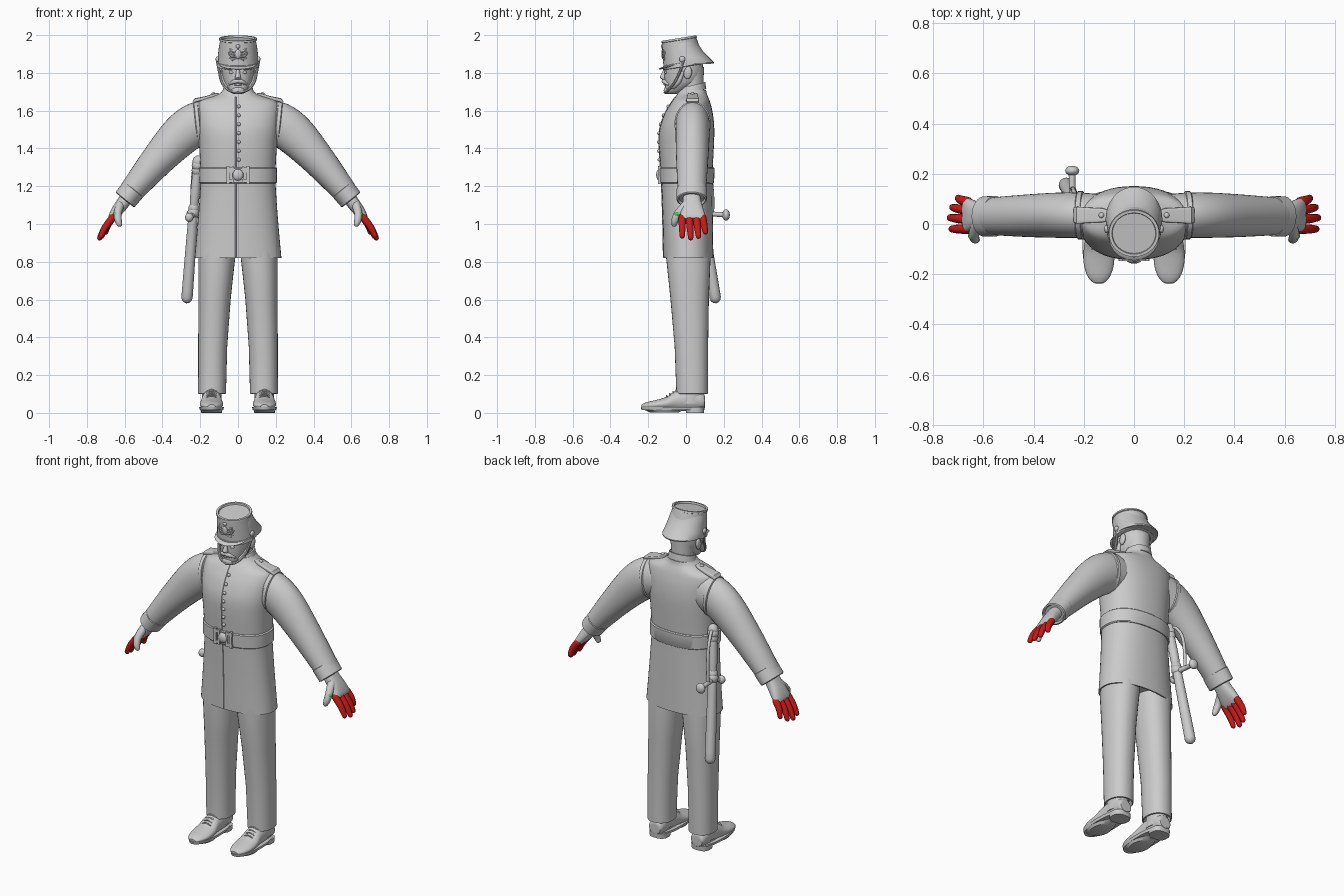
import bpy, bmesh, math
from mathutils import Vector, Matrix, Euler

MATS = {}


def finish(name, bm, mirror=False, color=None):
    bmesh.ops.recalc_face_normals(bm, faces=bm.faces)
    me = bpy.data.meshes.new(name)
    bm.to_mesh(me)
    bm.free()
    ob = bpy.data.objects.new(name, me)
    bpy.context.collection.objects.link(ob)
    if color:
        if color not in MATS:
            MATS[color] = bpy.data.materials.new("paint")
            MATS[color].diffuse_color = color
        me.materials.append(MATS[color])
    bpy.ops.object.select_all(action='DESELECT')
    ob.select_set(True)
    bpy.context.view_layer.objects.active = ob
    bpy.ops.object.shade_smooth_by_angle(angle=math.radians(40))
    if mirror:
        ob.modifiers.new("mirror", 'MIRROR').use_mirror_merge = False
    return ob


def catmull(rows, sub):
    out = []
    for i in range(len(rows) - 1):
        p0, p1, p2, p3 = (rows[max(i - 1, 0)], rows[i], rows[i + 1], rows[min(i + 2, len(rows) - 1)])
        for k in range(sub):
            t = k / sub
            out.append(tuple(0.5 * (2 * b + (c - a) * t + (2 * a - 5 * b + 4 * c - d) * t * t
                                    + (3 * b - a - 3 * c + d) * t ** 3)
                             for a, b, c, d in zip(p0, p1, p2, p3)))
    return out + [rows[-1]]


def loft(name, rows, side=(0, 1, 0), tan=None, n=32, p=2, sub=1, **kw):
    """Skin of superellipse rings (x, y, z, radius across, radius along side)."""
    rows = catmull(rows, sub)
    side = Vector(side)
    bm = bmesh.new()
    rings = []
    for i, (x, y, z, a, b) in enumerate(rows):
        t = Vector(tan) if tan else Vector(rows[min(i + 1, len(rows) - 1)][:3]) - Vector(rows[max(i - 1, 0)][:3])
        t.normalize()
        u = side.cross(t).normalized()
        v = t.cross(u)
        ring = []
        for k in range(n):
            c, s = math.cos(2 * math.pi * k / n), math.sin(2 * math.pi * k / n)
            c, s = (math.copysign(abs(w) ** (2 / p), w) for w in (c, s))
            ring.append(bm.verts.new(Vector((x, y, z)) + u * a * c + v * b * s))
        rings.append(ring)
    for r0, r1 in zip(rings, rings[1:]):
        for k in range(n):
            bm.faces.new((r0[k], r0[(k + 1) % n], r1[(k + 1) % n], r1[k]))
    bm.faces.new(rings[0])
    bm.faces.new(rings[-1])
    return finish(name, bm, **kw)


def tube(name, pts, r, side=(0, 1, 0), n=12, sub=4, **kw):
    """Round bar through points with domed ends."""
    rs = r if isinstance(r, (list, tuple)) else [r] * len(pts)
    rows = catmull([(*q, w, w) for q, w in zip(pts, rs)], sub)

    def cap(end, nxt):
        e = Vector(end[:3])
        d = (e - Vector(nxt[:3])).normalized()
        return [(*(e + d * end[3] * f), end[3] * g, end[3] * g) for f, g in ((.5, .85), (.85, .5), (1, .08))]
    rows = cap(rows[0], rows[1])[::-1] + rows + cap(rows[-1], rows[-2])
    return loft(name, rows, side=side, n=n, **kw)


def solid(name, kind, loc, scale, rot=(0, 0, 0), **kw):
    m = Matrix.LocRotScale(Vector(loc), Euler(rot), Vector(scale))
    bm = bmesh.new()
    if kind == 'ball':
        bmesh.ops.create_uvsphere(bm, u_segments=20, v_segments=12, radius=1, matrix=m)
    else:
        bmesh.ops.create_cube(bm, size=2, matrix=m)
    return finish(name, bm, **kw)


def upright(rows):
    """(z, centre x, half width, front y, back y) -> loft rings"""
    return [(cx, (f + b) / 2, z, rx, (b - f) / 2) for z, cx, rx, f, b in rows]


UP = (0, 0, 1)
# coat: front profile is reused for seam and buttons
COAT = [(.82, 0, .23, -.12, .145), (.95, 0, .218, -.122, .143), (1.1, 0, .206, -.126, .141),
        (1.25, 0, .198, -.132, .14), (1.4, 0, .205, -.142, .147), (1.5, 0, .215, -.14, .15),
        (1.58, 0, .219, -.115, .143), (1.63, 0, .215, -.087, .132), (1.655, 0, .195, -.07, .124),
        (1.675, 0, .135, -.055, .116), (1.69, 0, .098, -.045, .11), (1.71, 0, .078, -.036, .106)]


def front(z):
    for a, b in zip(COAT, COAT[1:]):
        if a[0] <= z <= b[0]:
            return a[3] + (b[3] - a[3]) * (z - a[0]) / (b[0] - a[0])


loft("coat", upright([(.86, 0, .2, -.1, .125), (.82, 0, .222, -.112, .137)]) + catmull(upright(COAT), 3),
     tan=UP, n=48, p=2.3)
loft("collar", upright([(1.695, 0, .084, -.048, .11), (1.735, 0, .075, -.034, .104), (1.735, 0, .066, -.025, .095),
                        (1.72, 0, .06, -.02, .09)]), tan=(0, -.25, 1))
loft("belt", upright([(1.215, 0, .2, -.134, .145), (1.22, 0, .206, -.139, .149),
                      (1.295, 0, .206, -.142, .151), (1.3, 0, .2, -.137, .146)]), tan=UP, n=48, p=2.3)
tube("coat_seam", [(-.012, front(z) + .001, z) for z in (.825, 1., 1.2, 1.4, 1.5, 1.58, 1.63, 1.67)], .004, n=6)
for i in range(7):
    z = 1.34 + i * .047
    solid("coat_button", 'ball', (.004, front(z) - .003, z), (.01, .009, .01))

# buckle
solid("buckle_boss", 'ball', (0, -.142, 1.26), (.03, .016, .03))
solid("buckle_bar", 'box', (.052, -.138, 1.26), (.008, .009, .048), mirror=True)
solid("buckle_inner_bar", 'box', (.026, -.14, 1.26), (.006, .008, .044), mirror=True)
for z in (1.228, 1.292):
    solid("buckle_tab", 'box', (.042, -.139, z), (.02, .008, .008), mirror=True)

# sleeves, armhole bands, shoulder straps, cuffs
ARM = [(.15, .035, 1.54, .112, .085), (.215, .035, 1.53, .115, .09), (.30, .035, 1.472, .11, .09),
       (.42, .033, 1.345, .09, .085), (.55, .031, 1.19, .068, .076), (.59, .03, 1.14, .06, .072)]
loft("sleeve", ARM, sub=4, mirror=True)
loft("armhole_band", [(.2, .035, 1.53, .112, .09), (.204, .035, 1.53, .12, .096), (.222, .035, 1.53, .12, .096),
                      (.226, .035, 1.53, .112, .09)], tan=(1, 0, -.1), mirror=True)
loft("shoulder_strap", [(.1, .035, 1.688, .007, .02), (.125, .035, 1.682, .009, .028), (.17, .035, 1.667, .01, .03),
                        (.225, .035, 1.655, .011, .034), (.237, .035, 1.645, .006, .03)], p=5, mirror=True)
solid("strap_button", 'ball', (.13, .035, 1.69), (.011, .011, .008), mirror=True)
loft("cuff", [(.552, .031, 1.187, .06, .07), (.554, .031, 1.183, .066, .081), (.597, .03, 1.13, .064, .08),
              (.6, .03, 1.127, .057, .073), (.592, .03, 1.137, .05, .066)], tan=(.63, 0, -.78), mirror=True)

# hands: grey palm and thumb, red fingers, green mark at thumb root
RED, GREEN = (.6, .01, .01, 1), (.05, .7, .05, 1)
loft("palm", [(.575, .03, 1.16, .035, .045), (.61, .032, 1.11, .034, .05), (.64, .034, 1.07, .031, .06),
              (.665, .035, 1.035, .023, .068), (.675, .035, 1.022, .014, .062)], p=2.5, sub=3, mirror=True)
tube("thumb", [(.625, 0, 1.1), (.637, -.042, 1.055), (.634, -.058, 1.02), (.628, -.062, 1.0)],
     [.024, .021, .019, .015], side=(1, 0, 0), mirror=True)
solid("thumb_mark", 'ball', (.643, -.047, 1.052), (.018, .017, .014), mirror=True, color=GREEN)
for y0, y1, x, z in ((-.02, -.02, .725, .937), (.018, .025, .732, .927), (.055, .066, .722, .935), (.088, .103, .7, .958)):
    tube("finger", [(.662, y0, 1.035), ((.668 + x) / 2 + .004, (y0 + y1) / 2, (1.035 + z) / 2), (x, y1, z)],
         [.02, .018, .014], mirror=True, color=RED)

# trousers
loft("trouser_leg", upright([(.13, .137, .06, -.035, .1), (.1, .137, .068, -.045, .11), (.102, .137, .074, -.052, .116),
                             (.13, .137, .074, -.052, .116), (.35, .134, .077, -.06, .117),
                             (.6, .124, .085, -.082, .121), (.82, .112, .097, -.105, .13),
                             (.95, .107, .09, -.1, .12)]), tan=UP, p=2.2, mirror=True)

# shoes
loft("shoe", [(.14, .1, .055, .02, .025), (.14, .092, .062, .042, .042), (.14, .03, .07, .06, .05),
              (.14, -.05, .065, .055, .053), (.14, -.1, .05, .036, .06), (.14, -.16, .042, .026, .06),
              (.14, -.21, .038, .018, .044), (.14, -.235, .036, .008, .02)],
     side=(1, 0, 0), tan=(0, -1, 0), sub=3, mirror=True)
loft("shoe_ankle", upright([(.05, .14, .052, -.06, .095), (.1, .139, .052, -.045, .095), (.15, .138, .05, -.03, .09)]),
     tan=UP, mirror=True)
loft("shoe_sole", upright([(.016, .14, .062, -.236, .095), (.032, .14, .066, -.24, .1)]), tan=UP, p=2.3, mirror=True)
loft("sole_ball", upright([(.002, .14, .05, -.19, -.04), (.018, .14, .061, -.225, -.01)]), tan=UP, mirror=True)
loft("shoe_heel", upright([(0, .14, .055, 0, .095), (.03, .14, .057, -.003, .098)]), tan=UP, p=2.6, mirror=True)
for i in range(4):
    y, z = -.1 + i * .017, .089 + i * .01
    tube("shoe_lace", [(.115, y, z - .006), (.14, y - .003, z + .003), (.165, y, z - .006)], .004, n=6, mirror=True)

# head
loft("neck", upright([(1.68, 0, .065, -.03, .095), (1.75, 0, .064, -.035, .093), (1.83, 0, .075, -.05, .095)]), tan=UP)
loft("head", upright([(1.688, 0, .02, -.095, -.055), (1.697, 0, .042, -.107, -.02), (1.72, 0, .06, -.111, .02),
                      (1.75, 0, .075, -.112, .065), (1.79, 0, .084, -.115, .085), (1.83, 0, .088, -.116, .09),
                      (1.87, 0, .088, -.11, .09)]), tan=UP, p=2.2, sub=3)
loft("nose", [(0, -.108, 1.825, .009, .008), (0, -.118, 1.795, .011, .012), (0, -.122, 1.775, .016, .016),
              (0, -.112, 1.762, .012, .008)], tan=UP, sub=3, n=16)
tube("moustache", [(0, -.118, 1.757), (.024, -.113, 1.752), (.046, -.095, 1.74)], [.011, .011, .006], mirror=True)
tube("side_whisker", [(.082, -.02, 1.8), (.076, -.04, 1.755), (.06, -.07, 1.725)], [.01, .015, .012], mirror=True)
solid("chin_tuft", 'ball', (0, -.1, 1.707), (.034, .018, .02))
solid("lip", 'ball', (0, -.111, 1.738), (.022, .008, .006))
solid("brow", 'ball', (.035, -.108, 1.822), (.026, .012, .008), mirror=True)
solid("eye", 'ball', (.034, -.103, 1.803), (.013, .01, .009), mirror=True)
solid("ear", 'ball', (.09, .01, 1.8), (.012, .021, .034), rot=(-.15, 0, 0), mirror=True)

# tall cap with neck guard, peak, chin strap
TILT = (0, -.16, 1)
loft("cap_crown", [(0, -.01, 1.84, .107, .11), (0, -.03, 1.94, .098, .097), (0, -.036, 1.972, .096, .092),
                   (0, -.036, 1.974, .101, .096), (0, -.038, 1.984, .1, .094), (0, -.038, 1.984, .088, .083),
                   (0, -.037, 1.974, .086, .081)], tan=TILT, n=40)
loft("neck_guard", upright([(1.965, 0, .094, -.11, .058), (1.945, 0, .1, -.11, .068), (1.915, 0, .104, -.11, .088),
                            (1.88, 0, .108, -.11, .12), (1.852, 0, .113, -.11, .148), (1.845, 0, .112, -.11, .147),
                            (1.85, 0, .1, -.1, .12)]), tan=(0, -.03, 1), n=40)
loft("cap_band", [(0, -.01, 1.832, .107, .108), (0, -.01, 1.834, .112, .114), (0, -.012, 1.854, .11, .112),
                  (0, -.012, 1.856, .105, .107)], tan=TILT, n=40)
solid("cap_peak", 'ball', (0, -.055, 1.845), (.1, .094, .009), rot=(.27, 0, 0))
tube("chin_strap", [(.11, -.015, 1.86), (.1, -.03, 1.81), (.086, -.06, 1.75), (.05, -.095, 1.708), (0, -.112, 1.696)],
     .007, side=(0, 1, .3), n=8, mirror=True)
solid("strap_boss", 'ball', (.109, -.02, 1.872), (.01, .016, .016), mirror=True)

# plain cap ornament: shield with leafy scrolls
solid("cap_shield", 'ball', (0, -.121, 1.9), (.018, .01, .026))
solid("cap_ornament_top", 'ball', (0, -.124, 1.94), (.012, .009, .011))
for k in range(3):
    tube("cap_scroll", [(.012, -.121, 1.885 + k * .012), (.034, -.116, 1.89 + k * .014), (.05 - k * .004, -.108, 1.91 + k * .015)],
         [.006, .008, .004], n=8, mirror=True)
tube("cap_leaf", [(.01, -.119, 1.875), (.03, -.115, 1.868), (.042, -.11, 1.878)], .005, n=8, mirror=True)

# sword in scabbard, hung at one hip
tip, hilt, top = Vector((-.27, .155, .61)), Vector((-.237, .085, 1.05)), Vector((-.212, .045, 1.33))
tube("scabbard", [tip, tip.lerp(hilt, .5), hilt], [.03, .028, .025], n=20)
tube("sword_grip", [hilt, hilt.lerp(top, .35), hilt.lerp(top, .7), top], [.02, .025, .024, .02], n=20)
for f, r in ((.04, .031), (.12, .028), (.84, .029), (.93, .031), (1.0, .029)):
    q = hilt.lerp(top, f)
    d = (top - hilt).normalized() * .009
    tube("grip_ring", [q - d * .5, q + d * .5], [r, r], n=20, sub=1)
tube("cross_guard", [(-.256, .03, 1.035), hilt, (-.246, .15, 1.052), (-.246, .205, 1.048)],
     [.012, .016, .013, .014], side=(1, 0, 0))
solid("guard_end_ball", 'ball', (-.246, .212, 1.048), (.028, .02, .03))
solid("guard_front_ball", 'ball', (-.258, .03, 1.035), (.022, .02, .024))
tube("hand_guard", [top, (-.225, .085, 1.325), (-.238, .125, 1.26), (-.243, .14, 1.16), (-.246, .14, 1.05)],
     .009, side=(1, 0, 0))
